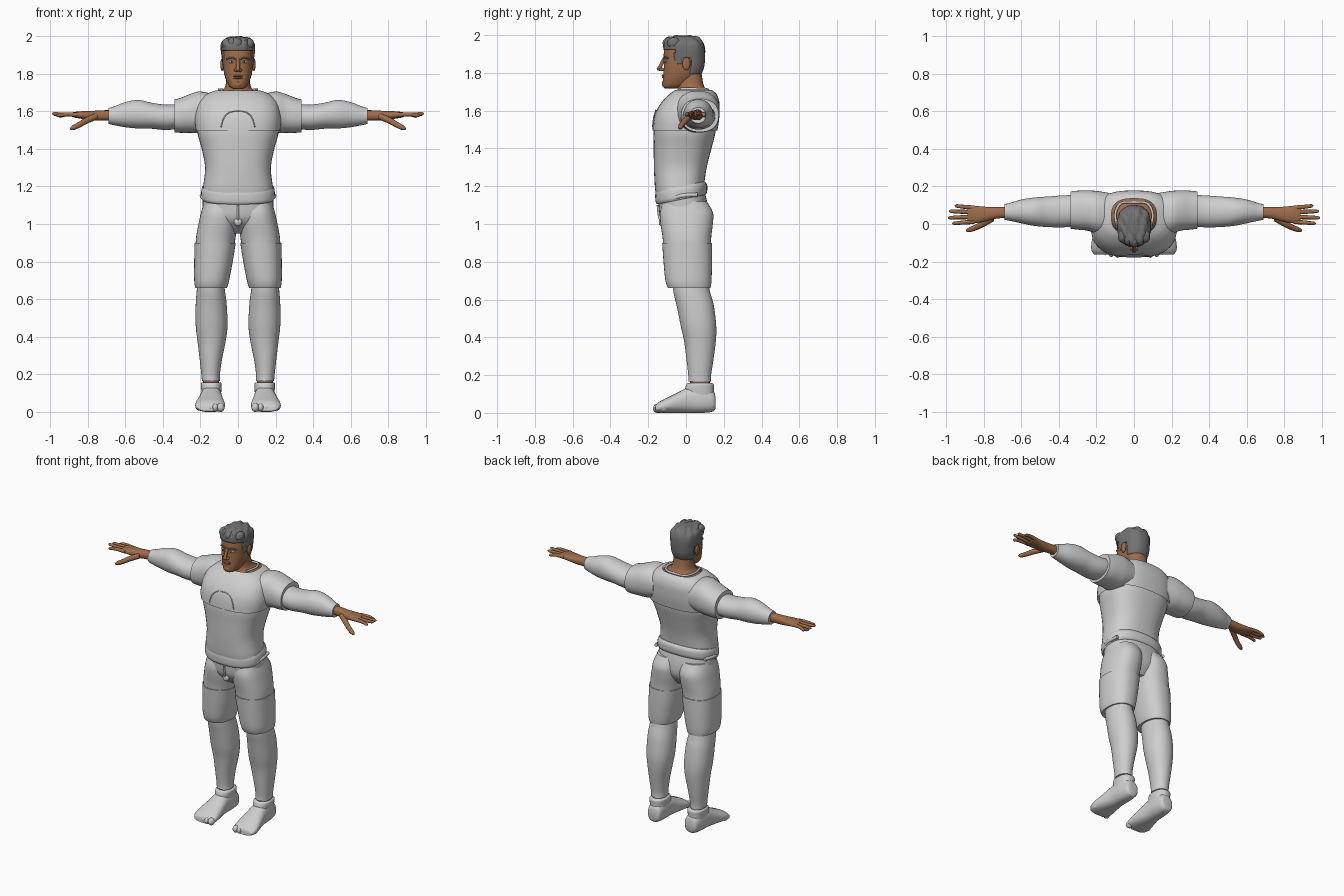
import bpy, bmesh, math
from mathutils import Vector

if "Cube" in bpy.data.objects:
    bpy.data.objects.remove(bpy.data.objects["Cube"], do_unlink=True)


def material(name, red, green, blue):
    mat = bpy.data.materials.new(name)
    mat.use_nodes = True
    colour = (red, green, blue, 1)
    mat.diffuse_color = colour
    mat.node_tree.nodes["Principled BSDF"].inputs["Base Color"].default_value = colour
    return mat


cloth = material("pale grey cloth", .62, .62, .62)
skin = material("brown skin", .34, .15, .07)
hair_grey = material("dark grey hair", .17, .17, .17)
eye_white = material("eye white", .55, .55, .55)
eye_dark = material("dark iris", .04, .03, .02)
SIDES = (("left", 1), ("right", -1))


def smooth(obj):
    bpy.ops.object.select_all(action='DESELECT')
    obj.select_set(True)
    bpy.context.view_layer.objects.active = obj
    bpy.ops.object.shade_smooth_by_angle(angle=math.radians(50))
    return obj


def finish(name, bm, mat):
    bmesh.ops.recalc_face_normals(bm, faces=bm.faces)
    mesh = bpy.data.meshes.new(name)
    bm.to_mesh(mesh)
    bm.free()
    mesh.materials.append(mat)
    obj = bpy.data.objects.new(name, mesh)
    bpy.context.collection.objects.link(obj)
    return smooth(obj)


def spline(rings, steps):
    """Pass a smooth curve through the ring values."""
    out = []
    for i in range(len(rings) - 1):
        quad = [rings[max(0, min(len(rings) - 1, i + k))] for k in (-1, 0, 1, 2)]
        for s in range(steps):
            t = s / steps
            out.append([b + t / 2 * (c - a + t * (2*a - 5*b + 4*c - d + t * (3*(b - c) + d - a)))
                        for a, b, c, d in zip(*quad)])
    return out + [list(rings[-1])]


def loft(name, mat, rings, axis="z", power=2.3, side=1, tilt=0, cap=True,
         steps=4, count=40, grow=0, edit=None):
    """Skin rounded sections (position, low a, high a, low b, high b) along an axis."""
    bm = bmesh.new()
    loops = []
    for t, a0, a1, b0, b1 in spline(rings, steps):
        loop = []
        for k in range(count):
            angle = math.tau * k / count
            c, s = math.cos(angle), math.sin(angle)
            a = (a0 + a1) / 2 + ((a1 - a0) / 2 + grow) * math.copysign(abs(c) ** (2 / power), c)
            b = (b0 + b1) / 2 + ((b1 - b0) / 2 + grow) * math.copysign(abs(s) ** (2 / power), s)
            x, y, z = {"z": (a, b, t), "x": (t, a, b), "y": (a, t, b)}[axis]
            loop.append(bm.verts.new((x * side, y, z + tilt * y)))
        loops.append(loop)
    for low, high in zip(loops, loops[1:]):
        for k in range(count):
            n = (k + 1) % count
            bm.faces.new((low[k], low[n], high[n], high[k]))
    if cap:
        bm.faces.new(loops[0])
        bm.faces.new(loops[-1])
    if edit:
        edit(bm)
    return finish(name, bm, mat)


def body(rings):
    return [(z, -w, w, front, back) for z, w, front, back in rings]


def ball(name, mat, centre, size):
    bm = bmesh.new()
    bmesh.ops.create_uvsphere(bm, u_segments=20, v_segments=12, radius=1)
    for v in bm.verts:
        v.co = Vector(centre) + Vector(p * q for p, q in zip(v.co, size))
    return finish(name, bm, mat)


def tube(name, mat, points, radius, taper=None):
    curve = bpy.data.curves.new(name, "CURVE")
    curve.dimensions = "3D"
    curve.bevel_depth = radius
    curve.bevel_resolution = 3
    curve.use_fill_caps = True
    line = curve.splines.new("POLY")
    path = spline(points, 4)
    line.points.add(len(path) - 1)
    for i, (point, co) in enumerate(zip(line.points, path)):
        point.co = (*co, 1)
        u = i / (len(path) - 1)
        point.radius = (1 - .3 * u) * min(1, .35 + 5 * (1 - u)) if taper else 1
    curve.materials.append(mat)
    obj = bpy.data.objects.new(name, curve)
    bpy.context.collection.objects.link(obj)
    smooth_target = obj
    bpy.ops.object.select_all(action='DESELECT')
    obj.select_set(True)
    bpy.context.view_layer.objects.active = obj
    bpy.ops.object.convert(target="MESH")
    return smooth(smooth_target)


# Shirt: abdomen with an overlapping chest panel
loft("shirt_body", cloth, body([
    (1.16, .185, -.16, .095), (1.2, .185, -.165, .095), (1.3, .175, -.17, .11),
    (1.4, .193, -.171, .135), (1.48, .215, -.172, .155), (1.54, .215, -.165, .16)]), power=2.5)
loft("shirt_chest", cloth, body([
    (1.495, .225, -.178, .166), (1.55, .23, -.172, .175), (1.6, .225, -.157, .178),
    (1.65, .21, -.125, .176), (1.69, .17, -.085, .16), (1.71, .12, -.055, .135)]),
    power=2.7, cap=False)
tube("chest_arch", cloth, [(-.09, -.177, 1.515), (-.075, -.171, 1.565), (-.035, -.161, 1.598),
                           (.035, -.161, 1.598), (.075, -.171, 1.565), (.09, -.177, 1.515)], .003)
tube("collar", cloth, [(-.085, -.03, 1.715), (-.1, .05, 1.715), (-.07, .11, 1.712), (0, .115, 1.708),
                       (.07, .11, 1.712), (.1, .05, 1.715), (.085, -.03, 1.715)], .007)

# Trousers and waistband
loft("trouser_seat", cloth, body([
    (1.2, .18, -.15, .09), (1.1, .188, -.145, .115), (1.02, .17, -.13, .115),
    (.95, .08, -.06, .07)]))
loft("waistband", cloth, body([
    (1.135, .188, -.153, .105), (1.15, .195, -.161, .112), (1.185, .195, -.163, .112),
    (1.205, .188, -.16, .1)]), power=2.5, tilt=.2)
tube("fly_seam", cloth, [(0, -.15, 1.1), (0, -.14, 1.03), (0, -.11, .98)], .006)
ball("fly_fold", cloth, (0, -.128, 1.01), (.022, .016, .022))

thigh = [(1.12, .002, .18, -.12, .11), (1.06, .001, .197, -.138, .143), (1, .002, .21, -.135, .142),
         (.92, .014, .224, -.123, .133), (.8, .033, .228, -.114, .133),
         (.7, .052, .228, -.104, .13), (.66, .064, .222, -.09, .125)]
shin = [(.74, .08, .21, -.07, .11), (.65, .07, .219, -.068, .125), (.57, .06, .225, -.05, .147),
        (.46, .056, .225, -.028, .16), (.38, .065, .216, -.01, .158), (.28, .085, .204, .003, .145),
        (.2, .096, .195, .012, .133), (.165, .096, .192, .012, .133)]
foot = [(.157, .11, .165, .03, .075), (.145, .093, .183, .008, .115), (.09, .086, .195, 0, .14),
        (.02, .085, .2, 0, .138), (-.04, .078, .212, 0, .11), (-.1, .07, .226, 0, .08),
        (-.14, .071, .226, 0, .06), (-.162, .085, .212, .004, .04)]
ankle = [(.09, .09, .193, 0, .147), (.125, .088, .196, -.005, .147), (.15, .087, .197, .002, .147),
         (.158, .095, .19, .01, .138)]
# Arm sections run outward from the body
shoulder = [(.13, -.06, .165, 1.5, 1.69), (.2, -.05, .176, 1.485, 1.705), (.25, -.035, .178, 1.485, 1.693),
            (.3, -.03, .177, 1.485, 1.673), (.338, -.025, .173, 1.487, 1.662)]
sleeve = [(.3, -.01, .155, 1.51, 1.64), (.38, -.018, .152, 1.5, 1.635), (.46, -.016, .146, 1.507, 1.645),
          (.53, -.01, .141, 1.508, 1.66), (.6, .004, .13, 1.515, 1.648), (.66, .017, .112, 1.526, 1.625),
          (.69, .022, .105, 1.533, 1.617)]
palm = [(.66, .032, .09, 1.55, 1.605), (.72, .03, .09, 1.55, 1.605), (.77, .019, .09, 1.55, 1.602),
        (.83, .006, .095, 1.559, 1.6), (.87, .007, .096, 1.566, 1.596), (.885, .015, .09, 1.572, 1.592)]
fingers = {"index": (.012, .002, .967, 1.575), "middle": (.038, .033, .99, 1.588),
           "ring": (.063, .068, .985, 1.583), "little": (.086, .098, .953, 1.57)}

for label, side in SIDES:
    # Leg with stepped shorts, lower leg, ankle and shoe
    loft(label + "_upper_thigh", cloth, thigh[:5], side=side)
    loft(label + "_shorts_leg", cloth, [(.9, .017, .226, -.121, .132)] + thigh[4:], side=side, grow=.005)
    loft(label + "_lower_leg", cloth, shin, side=side, power=2.1)
    loft(label + "_ankle_skin", skin, [(.13, .1, .187, .02, .128), (.18, .1, .187, .02, .128)],
         side=side, power=2)
    loft(label + "_shoe", cloth, foot, axis="y", side=side)
    loft(label + "_shoe_cuff", cloth, ankle, side=side)
    for i in range(5):
        reach = -.152 + .011 * max(0, i - 1)
        width = .02 if i == 0 else .016
        ball(f"{label}_toe_{i + 1}", cloth, (side * (.092 + .029 * i), reach, .024),
             (width, .023, .024 - .002 * i))
    tube(label + "_pocket_flap", cloth, [(side * .178, -.07, 1.135), (side * .193, -.02, 1.15),
                                         (side * .182, .06, 1.155)], .011)
    # Arm and hand
    loft(label + "_short_sleeve", cloth, shoulder, axis="x", side=side)
    loft(label + "_long_sleeve", cloth, sleeve, axis="x", side=side, power=2.1)
    loft(label + "_palm", skin, palm, axis="x", side=side)
    for finger, (root, tip, reach, height) in fingers.items():
        tube(f"{label}_{finger}_finger", skin,
             [(side * .85, root, 1.581), (side * (reach + .87) / 2, (root + tip) / 2, 1.583),
              (side * reach, tip, height)], .0125, taper=True)
    tube(label + "_thumb", skin, [(side * .755, .03, 1.573), (side * .81, -.003, 1.548),
                                  (side * .85, -.022, 1.525), (side * .892, -.036, 1.505)],
         .018, taper=True)
    # Ear, eye, brow and nostril
    ball(label + "_ear", skin, (side * .084, .002, 1.848), (.01, .021, .034))
    ball(label + "_eye", eye_white, (side * .033, -.108, 1.862), (.016, .008, .007))
    ball(label + "_iris", eye_dark, (side * .033, -.115, 1.862), (.005, .003, .005))
    tube(label + "_brow", hair_grey, [(side * .014, -.118, 1.878), (side * .036, -.113, 1.885),
                                      (side * .06, -.096, 1.877)], .004)
    ball(label + "_nostril", skin, (side * .012, -.128, 1.818), (.01, .014, .009))

# Neck and head
loft("neck", skin, body([
    (1.66, .14, -.06, .145), (1.695, .115, -.05, .132), (1.715, .078, -.045, .105),
    (1.75, .064, -.045, .09), (1.82, .06, -.04, .08)]))
loft("head", skin, body([
    (1.718, .022, -.112, -.05), (1.728, .043, -.122, -.01), (1.76, .061, -.123, .04),
    (1.8, .074, -.119, .07), (1.85, .08, -.117, .085), (1.9, .081, -.118, .088),
    (1.95, .072, -.105, .08), (1.98, .04, -.07, .05)]))
tube("nose_bridge", skin, [(0, -.115, 1.878), (0, -.128, 1.85), (0, -.14, 1.825)], .01)
ball("nose_tip", skin, (0, -.139, 1.822), (.012, .016, .011))
for part, height, depth in (("upper_lip", 1.787, .012), ("lower_lip", 1.777, .011)):
    ball(part, skin, (0, -.117, height), (.025, depth, .006))
ball("chin", skin, (0, -.112, 1.742), (.024, .016, .018))


def trim_hair(bm):
    """Cut the hairline, then ripple the strands."""
    def hairline(y):
        return 1.925 if y < -.06 else 1.85 if y < -.025 else 1.88 if y < .024 else 1.795
    gone = [f for f in bm.faces if f.calc_center_median().z < hairline(f.calc_center_median().y)]
    bmesh.ops.delete(bm, geom=gone, context="FACES")
    for v in bm.verts:
        lift = max(0, min(1, (v.co.z - 1.88) * 12))
        wave = math.sin(v.co.x * 130 + v.co.y * 30) * math.sin(v.co.y * 60 + 1)
        v.co += Vector((v.co.x, v.co.y, (v.co.z - 1.88) * .6)) * wave * .06 * lift


hair = loft("hair", hair_grey, body([
    (1.79, .072, -.1, .08), (1.83, .081, -.1, .096), (1.88, .086, -.11, .101),
    (1.93, .09, -.12, .1), (1.965, .084, -.116, .088), (1.988, .06, -.092, .064),
    (1.997, .02, -.045, .025)]), steps=6, count=48, edit=trim_hair)
shell = hair.modifiers.new("thickness", "SOLIDIFY")
shell.thickness = .01
# Swept forelock
for i in range(5):
    x = -.06 + .03 * i
    ball(f"forelock_{i + 1}", hair_grey, (x, -.088 + abs(x) * .4, 1.958 + .004 * (i % 2)),
         (.026, .036, .03))
